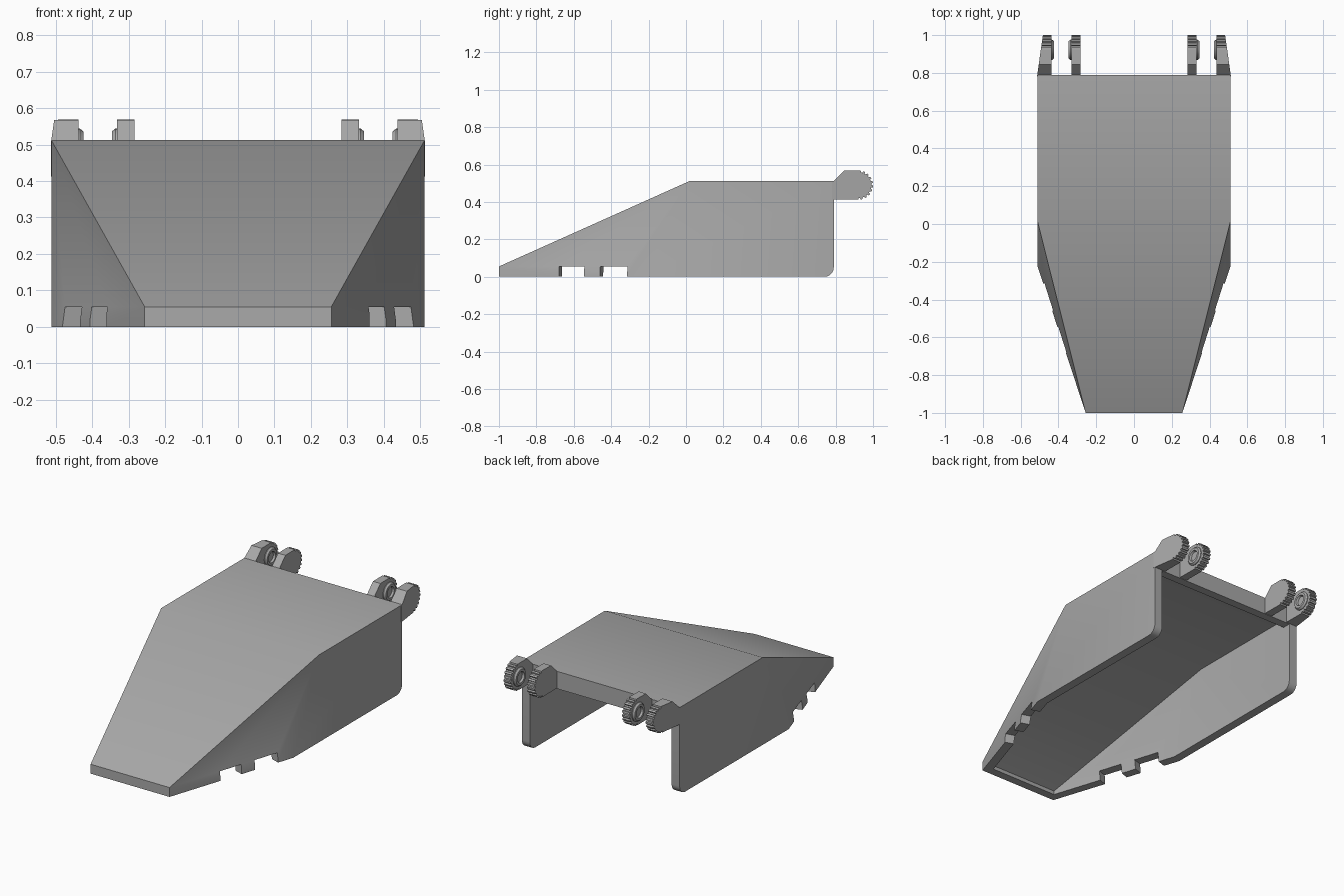
import bpy
import bmesh
from math import pi, cos, sin, radians, atan2
from mathutils import Vector, Matrix

if "Cube" in bpy.data.objects:
    bpy.data.objects.remove(bpy.data.objects["Cube"])

grey = bpy.data.materials.new("light_grey")
grey.use_nodes = True
COLOUR = (0.4, 0.4, 0.4, 1)
grey.diffuse_color = COLOUR
grey.node_tree.nodes["Principled BSDF"].inputs["Base Color"].default_value = COLOUR


def make(name, bm):
    bmesh.ops.recalc_face_normals(bm, faces=bm.faces)
    mesh = bpy.data.meshes.new(name)
    bm.to_mesh(mesh)
    bm.free()
    mesh.materials.append(grey)
    ob = bpy.data.objects.new(name, mesh)
    bpy.context.collection.objects.link(ob)
    return ob


def activate(ob):
    bpy.ops.object.select_all(action="DESELECT")
    ob.select_set(True)
    bpy.context.view_layer.objects.active = ob


def smooth(ob):
    activate(ob)
    bpy.ops.object.shade_smooth_by_angle(angle=radians(30))


def cut(ob, cutter):
    mod = ob.modifiers.new("cut", "BOOLEAN")
    mod.operation = "DIFFERENCE"
    mod.solver = "EXACT"
    mod.object = cutter
    activate(ob)
    bpy.ops.object.modifier_apply(modifier=mod.name)
    bpy.data.objects.remove(cutter)


def hull(half_points):
    """Convex solid from points given for the +x half."""
    bm = bmesh.new()
    for x, y, z in half_points:
        for s in (-1, 1):
            bm.verts.new((s * x, y, z))
    bmesh.ops.convex_hull(bm, input=bm.verts)
    bmesh.ops.dissolve_limit(bm, angle_limit=0.02, verts=bm.verts, edges=bm.edges)
    return bm


# Wedge shell with rounded lower back corners
bm = hull([(.256, -1, 0), (.256, -1, .055), (.512, -.22, 0),
           (.512, .02, .512), (.512, .79, 0), (.512, .79, .512)])
lower_back = [e for e in bm.edges if all(v.co.y > .78 and v.co.z < .01 for v in e.verts)]
bmesh.ops.bevel(bm, geom=lower_back, offset=.05, segments=6, profile=.5, affect="EDGES")
shell = make("shell", bm)

# Hollow inside, open below and behind
cut(shell, make("cavity", hull([
    (.219, -.95, -.02), (.219, -.95, .022), (.46, -.21, -.02),
    (.46, .03, .457), (.46, .9, -.02), (.46, .9, .457)])))

# Notches in the lower edges, square to the slanted walls
wall = Vector((.256, .78, 0)).normalized()
for side in (-1, 1):
    for y0, y1 in ((-.68, -.545), (-.46, -.315)):
        mid = (y0 + y1) / 2
        x = .256 + (mid + 1) * wall.x / wall.y
        bm = bmesh.new()
        bmesh.ops.create_cube(bm, size=1, matrix=(
            Matrix.Translation((side * x, mid, 0))
            @ Matrix.Rotation(-side * atan2(wall.x, wall.y), 4, "Z")
            @ Matrix.Diagonal((.2, (y1 - y0) / wall.y, .11, 1))))
        cut(shell, make("notch", bm))
smooth(shell)

# Cross beam under the back of the roof
bm = bmesh.new()
bmesh.ops.create_cube(bm, size=1, matrix=Matrix.Translation((0, .765, .46))
                      @ Matrix.Diagonal((.96, .05, .1, 1)))
make("back_beam", bm)

# Toothed hinge plates
CY, CZ, R = .922, .49, .078
TEETH = 10
profile = [(.78, .413), (.78, .505), (.79, .512), (.845, .567)]
step = pi / TEETH
for i in range(TEETH):
    start = pi / 2 - i * step
    for part, r in ((.05, R), (.5, R), (.6, R - .009), (.95, R - .009)):
        a = start - part * step
        profile.append((CY + r * cos(a), CZ + r * sin(a)))
profile.append((CY, CZ - R))


def hinge_plate(name, side, inner, outer, taper):
    bm = bmesh.new()
    a = [bm.verts.new((side * inner, y, z)) for y, z in profile]
    b = [bm.verts.new((side * (outer - taper * (y - .79)), y, z)) for y, z in profile]
    bm.faces.new(a)
    bm.faces.new(b)
    for i in range(len(a)):
        j = (i + 1) % len(a)
        bm.faces.new((a[i], a[j], b[j], b[i]))
    return make(name, bm)


# Chamfered round boss with a shallow recess
def boss(name, x, direction, n=24):
    bm = bmesh.new()
    rings = []
    for r, h in ((.054, -.004), (.054, .004), (.046, .014), (.032, .014), (.028, .002)):
        rings.append([bm.verts.new((x + direction * h, CY + r * cos(2 * pi * i / n),
                                    CZ + r * sin(2 * pi * i / n))) for i in range(n)])
    for p, q in zip(rings, rings[1:]):
        for i in range(n):
            j = (i + 1) % n
            bm.faces.new((p[i], p[j], q[j], q[i]))
    bm.faces.new(rings[0])
    bm.faces.new(rings[-1])
    smooth(make(name, bm))


for side, label in ((1, "left"), (-1, "right")):
    hinge_plate(label + "_outer_hinge", side, .438, .512, .14)
    hinge_plate(label + "_inner_hinge", side, .284, .332, 0)
    boss(label + "_outer_boss", side * .438, -side)
    boss(label + "_inner_boss", side * .332, side)
